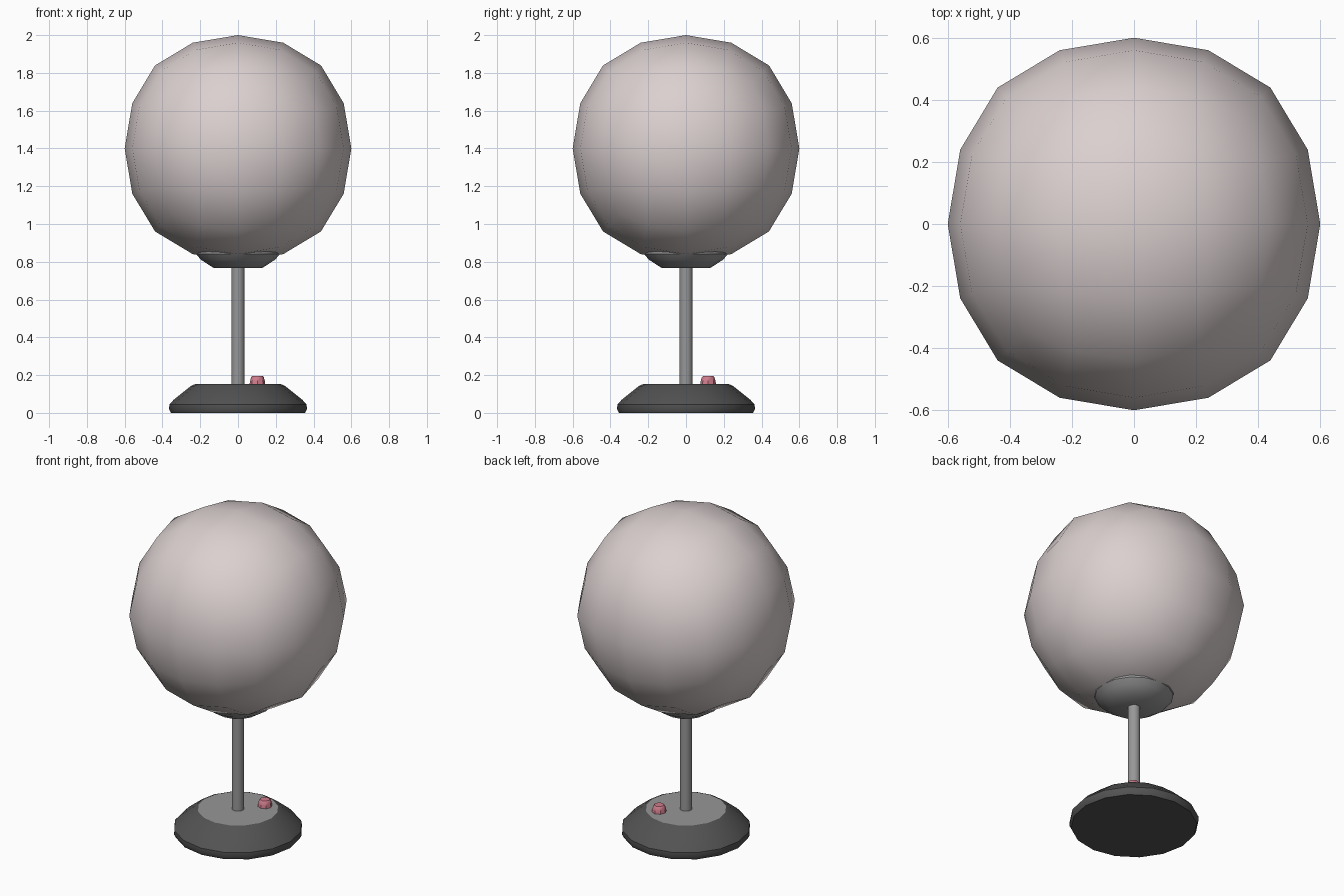
import bpy, math

if "Cube" in bpy.data.objects:
    bpy.data.objects.remove(bpy.data.objects["Cube"])


def material(name, rgb):
    m = bpy.data.materials.new(name)
    m.diffuse_color = (*rgb, 1)
    m.use_nodes = True
    m.node_tree.nodes["Principled BSDF"].inputs["Base Color"].default_value = m.diffuse_color
    return m


globe_mat = material("warm white glass", (0.71, 0.63, 0.63))
metal = material("grey metal", (0.31, 0.31, 0.31))
dark = material("dark grey base", (0.085, 0.085, 0.085))
pink = material("pink button", (0.62, 0.2, 0.26))


def turned(name, profile, sides, mat, loc=(0, 0), angle=35):
    """Closed solid turned about z from (radius, height) points, bottom to top."""
    verts, faces = [], []
    for r, z in profile:
        for i in range(sides):
            a = 2 * math.pi * i / sides
            verts.append((r * math.cos(a), r * math.sin(a), z))
    for j in range(len(profile) - 1):
        for i in range(sides):
            k = (i + 1) % sides
            faces.append((j * sides + i, j * sides + k,
                          (j + 1) * sides + k, (j + 1) * sides + i))
    faces.append(tuple(reversed(range(sides))))
    faces.append(tuple(range((len(profile) - 1) * sides, len(profile) * sides)))
    mesh = bpy.data.meshes.new(name)
    mesh.from_pydata(verts, [], faces)
    mesh.materials.append(mat)
    ob = bpy.data.objects.new(name, mesh)
    bpy.context.collection.objects.link(ob)
    ob.location = (*loc, 0)
    bpy.ops.object.select_all(action='DESELECT')
    ob.select_set(True)
    bpy.context.view_layer.objects.active = ob
    bpy.ops.object.shade_smooth_by_angle(angle=math.radians(angle))
    return ob


# Base: dark chamfered foot with a metal top face
base = turned("base", [(0.355, 0), (0.365, 0.02), (0.363, 0.045), (0.34, 0.07),
                       (0.25, 0.142), (0.228, 0.152)], 16, dark)
base.data.materials.append(metal)
for p in base.data.polygons:
    if p.normal.z > 0.99:
        p.material_index = 1
        p.use_smooth = False

# Stem and the cup holding the globe
turned("stem", [(0.035, 0.14), (0.035, 0.78)], 16, metal)
turned("globe_holder", [(0.13, 0.768), (0.195, 0.81), (0.222, 0.84), (0.222, 0.855)],
       16, metal)

# Switch button
turned("switch_button", [(0.042, 0.145), (0.04, 0.165), (0.034, 0.188), (0.028, 0.194)],
       8, pink, (0.103, 0.117))

# Globe: cube rounded by two subdivisions
bpy.ops.mesh.primitive_cube_add(size=2, location=(0, 0, 1.4))
globe = bpy.context.object
globe.name = "globe"
globe.scale = (0.683, 0.683, 0.683)
globe.data.materials.append(globe_mat)
bpy.ops.object.shade_smooth()
sub = globe.modifiers.new("round", 'SUBSURF')
sub.levels = sub.render_levels = 2
sub.use_limit_surface = False
